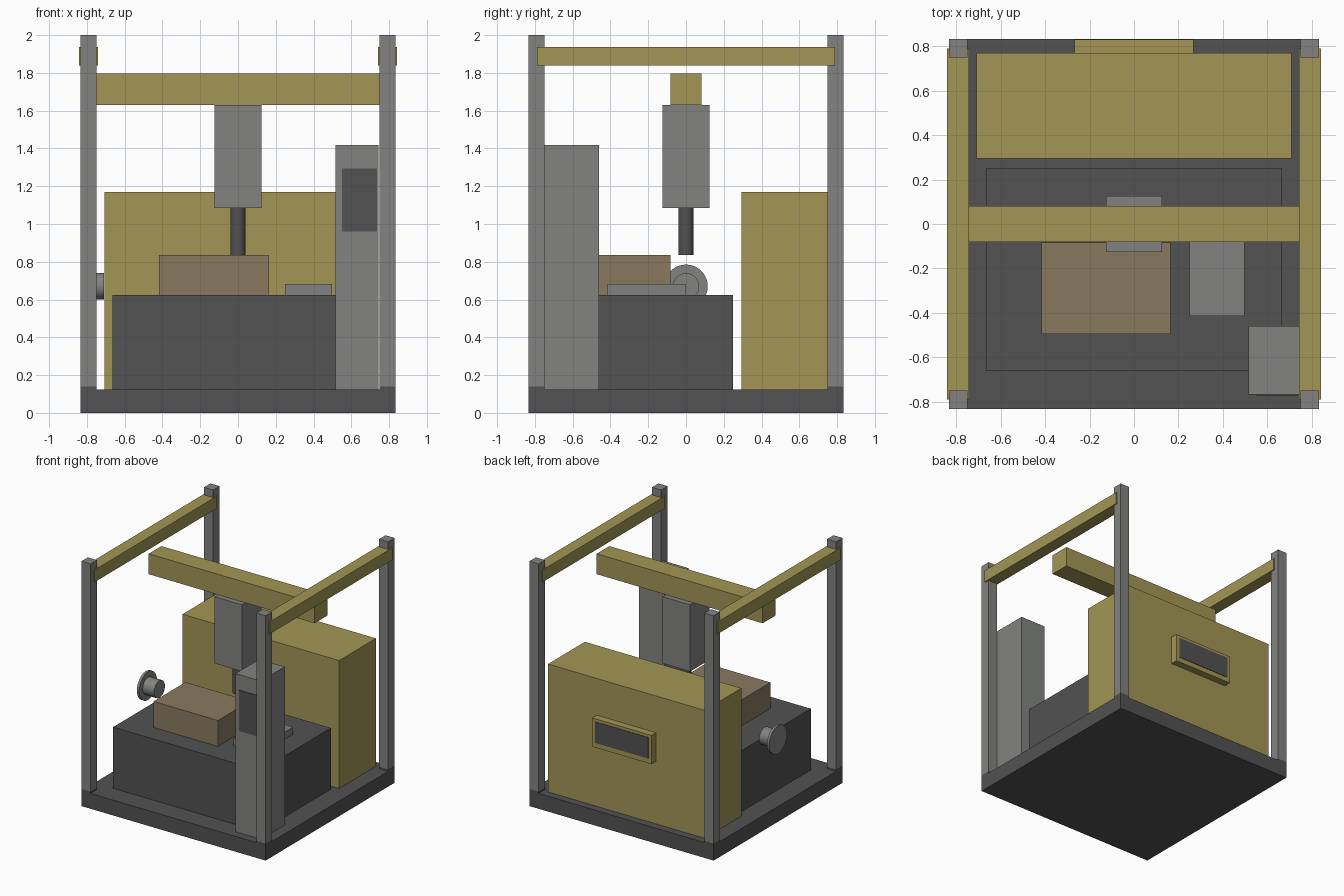
import bpy
import math

if "Cube" in bpy.data.objects:
    bpy.data.objects.remove(bpy.data.objects["Cube"])


def material(name, rgb):
    m = bpy.data.materials.new(name)
    m.diffuse_color = (*rgb, 1.0)
    m.use_nodes = True
    m.node_tree.nodes["Principled BSDF"].inputs["Base Color"].default_value = m.diffuse_color
    return m


OCHRE = material("ochre", (0.366, 0.305, 0.093))
GREY = material("steel grey", (0.223, 0.231, 0.216))
DARK = material("dark grey", (0.084, 0.084, 0.084))
BROWN = material("brown", (0.254, 0.195, 0.117))


def box(name, x, y, z, mat):
    """Box from (min, max) ranges on each axis."""
    bpy.ops.mesh.primitive_cube_add(size=1, location=[(a + b) / 2 for a, b in (x, y, z)])
    o = bpy.context.object
    o.scale = [b - a for a, b in (x, y, z)]
    bpy.ops.object.transform_apply(location=False, rotation=False, scale=True)
    o.name = name
    o.data.materials.append(mat)
    return o


def cylinder(name, radius, length, loc, mat, rot=(0, 0, 0)):
    bpy.ops.mesh.primitive_cylinder_add(vertices=48, radius=radius, depth=length,
                                        location=loc, rotation=rot)
    o = bpy.context.object
    o.name = name
    o.data.materials.append(mat)
    bpy.ops.object.shade_smooth_by_angle(angle=math.radians(40))
    return o


# Base and machine bed
box("base", (-0.833, 0.833), (-0.833, 0.833), (0, 0.125), DARK)
box("bed", (-0.665, 0.665), (-0.662, 0.25), (0.125, 0.625), DARK)

# Corner posts with dark feet, and side rails
for sx, side in ((-1, "left"), (1, "right")):
    xs = sorted((sx * 0.75, sx * 0.833))
    for sy, end in ((-1, "front"), (1, "back")):
        ys = sorted((sy * 0.75, sy * 0.833))
        box(f"{end}_{side}_foot", xs, ys, (0.125, 0.14), DARK)
        box(f"{end}_{side}_post", xs, ys, (0.14, 2.0), GREY)
    box(f"{side}_rail", sorted((sx * 0.742, sx * 0.842)), (-0.79, 0.79), (1.838, 1.938), OCHRE)

# Cross beam, press head and ram
box("cross_beam", (-0.75, 0.75), (-0.082, 0.082), (1.63, 1.797), OCHRE)
box("press_head", (-0.125, 0.125), (-0.125, 0.125), (1.085, 1.63), GREY)
cylinder("ram", 0.04, 0.25, (0, 0, 0.96), DARK)

# Work block and side plate on the bed
box("work_block", (-0.417, 0.165), (-0.495, -0.083), (0.625, 0.837), BROWN)
box("side_plate", (0.25, 0.497), (-0.415, 0), (0.625, 0.683), GREY)

# Rear cabinet with framed dark panel
box("rear_cabinet", (-0.708, 0.708), (0.295, 0.77), (0.125, 1.17), OCHRE)
box("rear_panel_frame", (-0.268, 0.268), (0.77, 0.829), (0.635, 0.87), OCHRE)
box("rear_panel", (-0.24, 0.24), (0.829, 0.833), (0.675, 0.847), DARK)

# Control cabinet with screen
box("control_cabinet", (0.515, 0.745), (-0.767, -0.46), (0.125, 1.418), GREY)
box("control_screen", (0.55, 0.735), (-0.772, -0.767), (0.96, 1.293), DARK)

# Hand wheel: thin disc and hub along x
turn = (0, math.pi / 2, 0)
cylinder("hand_wheel_disc", 0.115, 0.02, (-0.823, 0, 0.67), GREY, turn)
cylinder("hand_wheel_hub", 0.07, 0.103, (-0.7615, 0, 0.67), GREY, turn)
